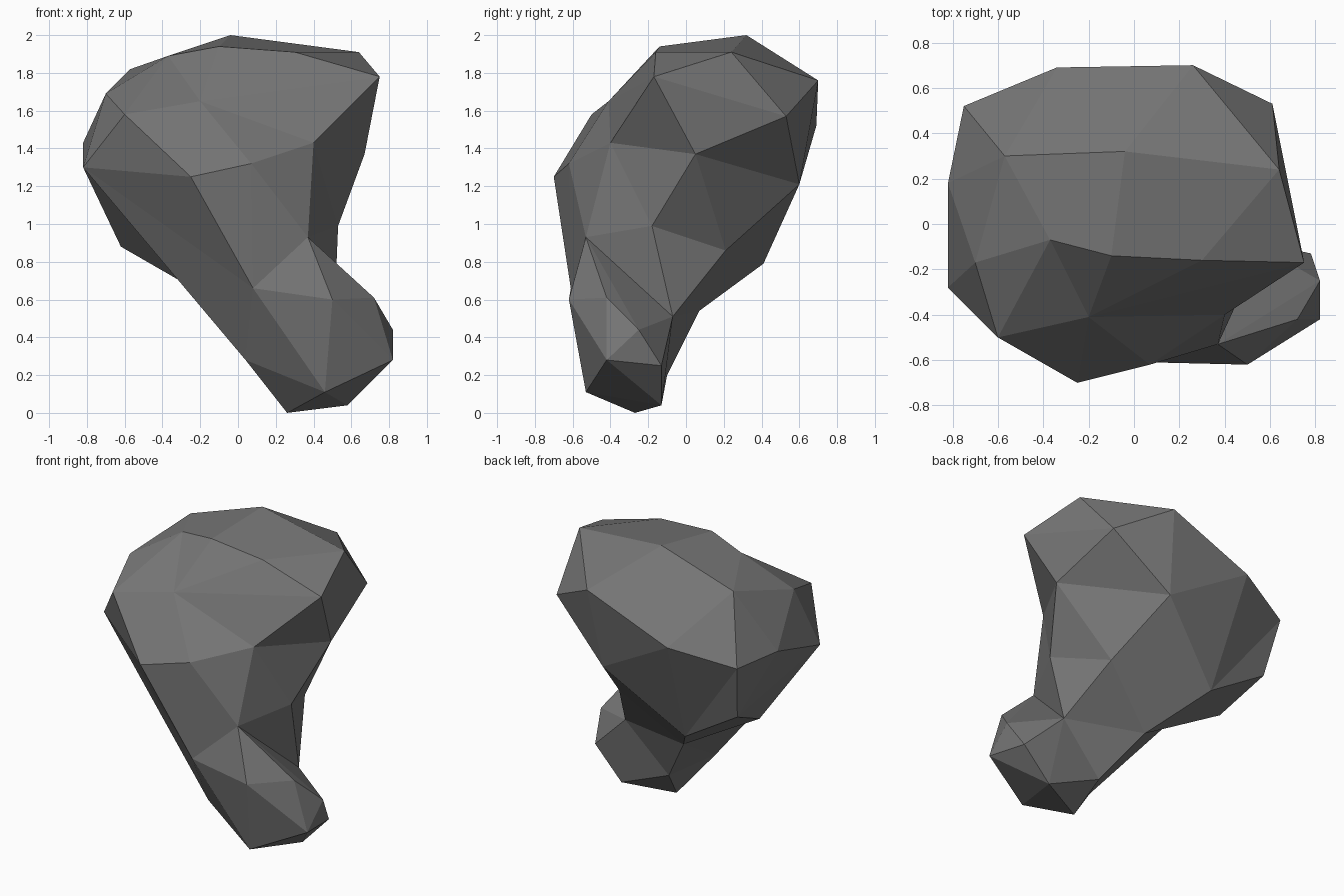
import bpy
import bmesh

default_cube = bpy.data.objects.get("Cube")
if default_cube:
    bpy.data.objects.remove(default_cube, do_unlink=True)

# One plain grey stone colour
stone = bpy.data.materials.new("stone_grey")
stone.use_nodes = True
grey = (0.18, 0.18, 0.18, 1)
stone.diffuse_color = grey
stone.node_tree.nodes["Principled BSDF"].inputs["Base Color"].default_value = grey

# Corners shared by neighbouring cross-sections
cheek = (-.82, -.28, 1.3)
nape = (-.28, .41, .79)
shin = (.08, -.61, .66)
heel = (.04, -.38, .28)
toe = (.46, -.53, .11)
instep = (.58, -.13, .04)

# Cross-sections from the crown down, each counter-clockwise seen from above
crown = [(-.37, -.07, 1.89), (-.1, -.14, 1.94), (.3, -.16, 1.91),
         (.64, .24, 1.91), (-.04, .32, 2), (-.57, .3, 1.82)]
brow = [(-.7, -.17, 1.69), (-.6, -.5, 1.58), (-.2, -.41, 1.65),
        (.75, -.17, 1.78), (.61, .53, 1.57), (.26, .7, 1.76),
        (-.34, .69, 1.52), (-.75, .52, 1.42), (-.82, .18, 1.43)]
middle = [cheek, (-.25, -.7, 1.25), (.07, -.62, 1.32), (.4, -.4, 1.43),
          (.67, .05, 1.37), (.21, .6, 1.21), nape, (-.69, .43, 1.04)]
waist = [cheek, shin, (.37, -.53, .93), (.53, -.18, .99),
         (.36, .21, .86), nape, (-.62, .09, .88)]
ankle = [heel, shin, (.5, -.62, .6), (.72, -.42, .61),
         (.82, -.25, .44), (.51, -.07, .51), (-.03, .07, .54)]
sole = [heel, toe, (.82, -.42, .28), (.78, -.13, .25), instep, (.2, -.1, .2)]
base = [(.26, -.27, 0), toe, instep]

bm = bmesh.new()
corners = {}


def face(points):
    """Add a face, sharing corners and skipping collapsed ones."""
    if len(set(points)) < len(points):
        return
    for p in points:
        if p not in corners:
            corners[p] = bm.verts.new(p)
    bm.faces.new([corners[p] for p in points])


def stitch(upper, lower, steps):
    """Join two sections; each step advances along the upper (U) or lower (L)."""
    u = l = 0
    for step in steps:
        a = upper[u % len(upper)]
        b = lower[l % len(lower)]
        if step == "U":
            u += 1
            face([a, b, upper[u % len(upper)]])
        else:
            l += 1
            face([a, b, lower[l % len(lower)]])


# Top and bottom caps
left_half = crown[:2] + crown[4:]
face(left_half)
face(crown[1:5])
face(base[::-1])

# Bands of facets between the sections
stitch(crown, brow, "LLUULULLULULLLU")
stitch(brow, middle, "ULULLULULUULULULU")
stitch(middle, waist, "ULULULULULUULLU")
stitch(waist, ankle, "ULLULLLUULUUUL")
stitch(ankle, sole, "ULULUULULLULU")
stitch(sole, base, "ULULUUULU")
bmesh.ops.recalc_face_normals(bm, faces=bm.faces[:])

mesh = bpy.data.meshes.new("leaning_rock")
bm.to_mesh(mesh)
bm.free()
mesh.materials.append(stone)
rock = bpy.data.objects.new("leaning_rock", mesh)
bpy.context.scene.collection.objects.link(rock)
